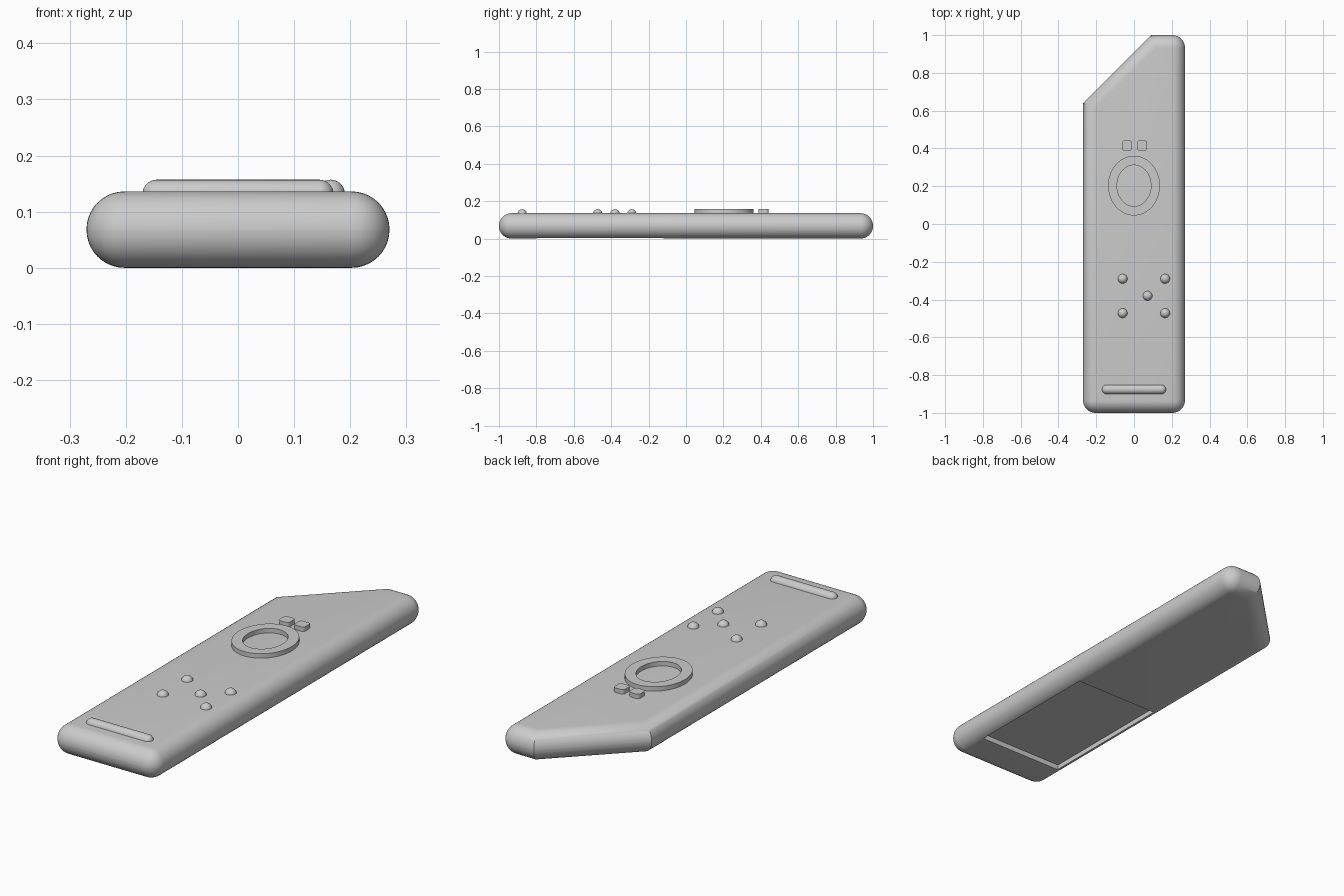
import bpy, bmesh, math
from mathutils import Matrix

if "Cube" in bpy.data.objects:
    bpy.data.objects.remove(bpy.data.objects["Cube"])

TOP = 0.136
gray = bpy.data.materials.new("plain gray")
gray.diffuse_color = (0.6, 0.6, 0.6, 1)
gray.use_nodes = True
gray.node_tree.nodes["Principled BSDF"].inputs["Base Color"].default_value = gray.diffuse_color


def finish(name, bm, smooth=True):
    bmesh.ops.recalc_face_normals(bm, faces=bm.faces)
    me = bpy.data.meshes.new(name)
    bm.to_mesh(me)
    bm.free()
    ob = bpy.data.objects.new(name, me)
    bpy.context.collection.objects.link(ob)
    me.materials.append(gray)
    if smooth:
        smooth_shade(ob)
    return ob


def activate(ob):
    bpy.ops.object.select_all(action='DESELECT')
    ob.select_set(True)
    bpy.context.view_layer.objects.active = ob


def smooth_shade(ob):
    activate(ob)
    bpy.ops.object.shade_smooth_by_angle(angle=math.radians(30))


def prism(outline, z0, z1):
    bm = bmesh.new()
    f = bm.faces.new([bm.verts.new((x, y, z0)) for x, y in outline])
    r = bmesh.ops.extrude_face_region(bm, geom=[f])
    vs = [v for v in r["geom"] if isinstance(v, bmesh.types.BMVert)]
    bmesh.ops.translate(bm, verts=vs, vec=(0, 0, z1 - z0))
    bmesh.ops.recalc_face_normals(bm, faces=bm.faces)
    return bm


# Body: slab with one corner cut off; all right-angled edges fully rounded
bm = prism([(-0.27, -1), (0.27, -1), (0.27, 1), (0.09, 1), (-0.27, 0.64)], 0, TOP)
edges = [e for e in bm.edges if e.calc_face_angle() > math.radians(60)]
bmesh.ops.bevel(bm, geom=edges, offset=0.0675, offset_type='OFFSET', segments=10,
                profile=0.5, affect='EDGES', clamp_overlap=False)
body = finish("body", bm, False)

# Battery recess in the underside
cutter = finish("recess_cutter", prism([(-0.22, -0.8), (0.22, -0.8), (0.22, -0.12),
                                        (-0.22, -0.12)], -0.1, 0.025), False)
cutter.hide_render = True
mod = body.modifiers.new("recess", 'BOOLEAN')
mod.operation = 'DIFFERENCE'
mod.solver = 'EXACT'
mod.object = cutter
activate(body)
bpy.ops.object.modifier_apply(modifier=mod.name)
bpy.data.objects.remove(cutter)
smooth_shade(body)

# Oval control ring: rectangular section swept round an ellipse
bm = bmesh.new()
N = 64
section = [(0.137, 0.158, 0.13), (0.137, 0.158, 0.157), (0.09, 0.109, 0.157), (0.09, 0.109, 0.13)]
rings = []
for i in range(N):
    a = 2 * math.pi * i / N
    rings.append([bm.verts.new((rx * math.cos(a), 0.203 + ry * math.sin(a), z))
                  for rx, ry, z in section])
for i in range(N):
    p, q = rings[i], rings[(i + 1) % N]
    for k in range(4):
        bm.faces.new((p[k], q[k], q[(k + 1) % 4], p[(k + 1) % 4]))
finish("control_ring", bm)

# Two small rounded square buttons
for x, side in ((-0.037, "left"), (0.043, "right")):
    h = 0.027
    bm = prism([(x - h, 0.415 - h), (x + h, 0.415 - h), (x + h, 0.415 + h),
                (x - h, 0.415 + h)], 0.13, 0.157)
    vert = [e for e in bm.edges if abs(e.verts[0].co.z - e.verts[1].co.z) > 0.01]
    bmesh.ops.bevel(bm, geom=vert, offset=0.014, segments=5, profile=0.5, affect='EDGES')
    finish("square_button_" + side, bm)

# Five domed buttons
spots = [(-0.06, -0.29), (0.165, -0.29), (0.072, -0.38), (-0.06, -0.472), (0.165, -0.472)]
for i, (x, y) in enumerate(spots):
    bm = bmesh.new()
    bmesh.ops.create_uvsphere(bm, u_segments=24, v_segments=16, radius=0.0255,
                              matrix=Matrix.Translation((x, y, 0.1315)))
    finish("dome_button_%d" % (i + 1), bm)

# Long pill-shaped bar near the front: a stretched sphere
bm = bmesh.new()
bmesh.ops.create_uvsphere(bm, u_segments=24, v_segments=16, radius=0.025,
                          matrix=Matrix.Rotation(math.pi / 2, 4, 'Y'))
middle = [e for e in bm.edges if all(abs(v.co.x) < 1e-5 for v in e.verts)]
bmesh.ops.split_edges(bm, edges=middle)
for f in bm.faces:
    s = 1 if f.calc_center_median().x > 0 else -1
    for v in f.verts:
        v.tag = s > 0
for v in bm.verts:
    v.co.x += 0.145 if v.tag else -0.145
    v.co.y -= 0.876
    v.co.z += 0.132
bmesh.ops.bridge_loops(bm, edges=[e for e in bm.edges if e.is_boundary])
finish("front_bar", bm)
